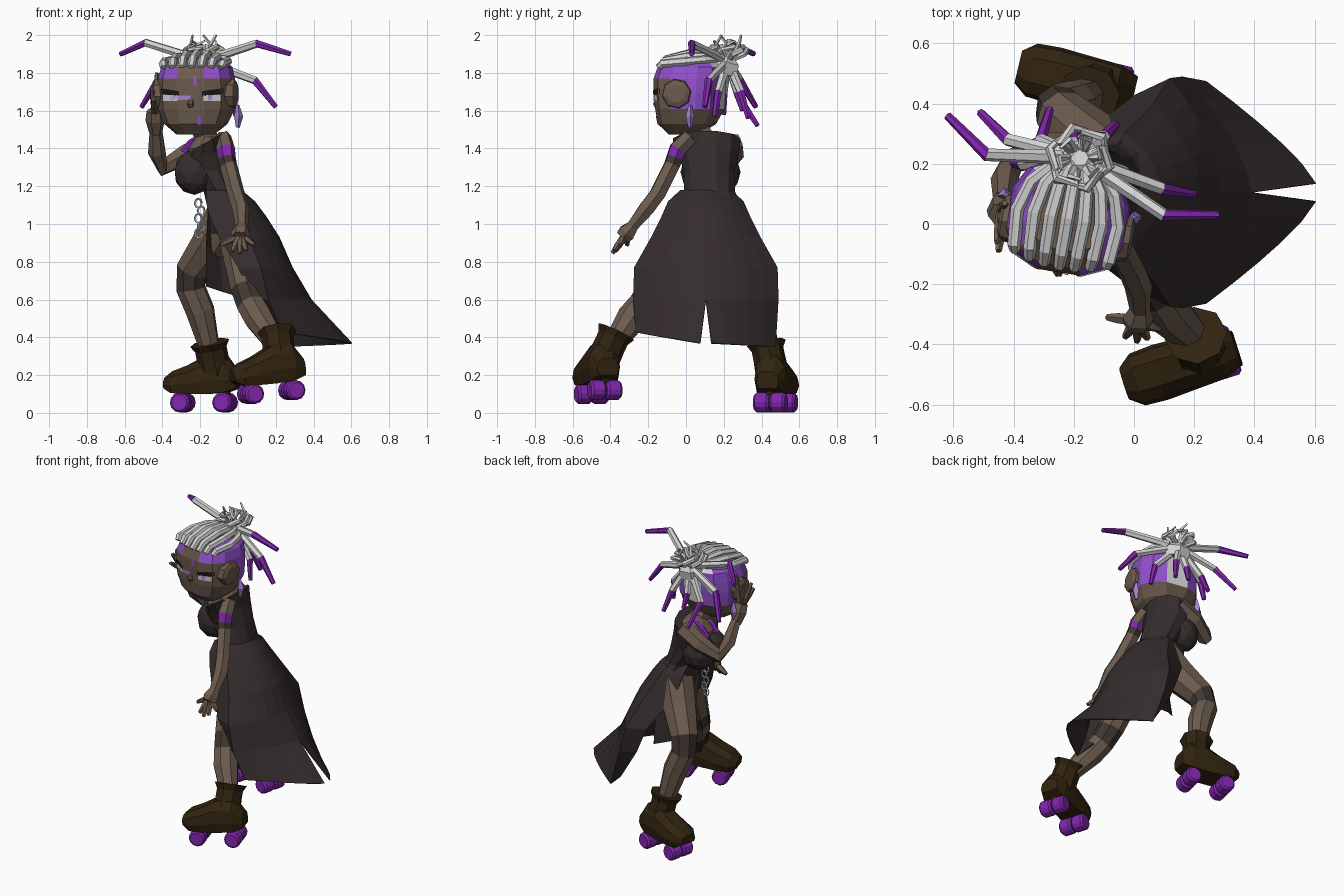
import bpy, bmesh, math
from mathutils import Vector, Matrix
from mathutils.bvhtree import BVHTree

default_cube = bpy.data.objects.get("Cube")
if default_cube:
    bpy.data.objects.remove(default_cube, do_unlink=True)

def material(name, *rgb):
    mat = bpy.data.materials.new(name)
    mat.use_nodes = True
    mat.diffuse_color = (*rgb, 1)
    mat.node_tree.nodes["Principled BSDF"].inputs["Base Color"].default_value = (*rgb, 1)
    return mat

skin = material("brown skin", .15, .105, .075)
shade = material("dark brown", .05, .037, .032)
cloth = material("charcoal cloth", .036, .026, .026)
leather = material("dark leather", .03, .017, .005)
purple = material("purple", .22, .02, .42)
violet = material("violet hair", .28, .08, .6)
lilac = material("lilac", .4, .22, .66)
white = material("white hair", .66, .66, .66)
black = material("black", .01, .008, .01)

def finish(name, bm, mats, recalc=True):
    if recalc:
        bmesh.ops.recalc_face_normals(bm, faces=bm.faces)
    mesh = bpy.data.meshes.new(name)
    bm.to_mesh(mesh)
    bm.free()
    for mat in mats:
        mesh.materials.append(mat)
    obj = bpy.data.objects.new(name, mesh)
    bpy.context.collection.objects.link(obj)
    return obj

def loft_mesh(rings, closed=True, slots=None):
    """Skin a row of point rings; slots gives a material slot per band."""
    bm = bmesh.new()
    rows = [[bm.verts.new(p) for p in ring] for ring in rings]
    count = len(rows[0])
    for band, (low, high) in enumerate(zip(rows, rows[1:])):
        for i in range(count if closed else count - 1):
            j = (i + 1) % count
            face = bm.faces.new((low[i], low[j], high[j], high[i]))
            face.material_index = slots[band] if slots else 0
    if closed:
        bm.faces.new(rows[0][::-1])
        bm.faces.new(rows[-1]).material_index = slots[-1] if slots else 0
    return bm

def tube(name, points, radii, mats, slots=None, sides=6):
    """Tapered many-sided limb along a path."""
    pts = [Vector(p) for p in points]
    if not isinstance(radii, list):
        radii = [radii] * len(pts)
    rings, axis = [], Vector((1, .1, .05))
    turns = [math.tau * k / sides for k in range(sides)]
    for i, p in enumerate(pts):
        along = (pts[min(i + 1, len(pts) - 1)] - pts[max(i - 1, 0)]).normalized()
        axis = (axis - along * axis.dot(along)).normalized()
        other = along.cross(axis)
        rings.append([p + radii[i] * (axis * math.cos(a) + other * math.sin(a)) for a in turns])
    return finish(name, loft_mesh(rings, slots=slots), mats)

def oval(z, x, y, rx, ry, tilt=0, sides=12, power=2):
    ring = []
    for k in range(sides):
        a = math.tau * (k + .5) / sides
        c, s = [math.copysign(abs(v) ** (2 / power), v) for v in (math.cos(a), math.sin(a))]
        ring.append(Vector((x + rx * c, y + ry * s, z + tilt * c)))
    return ring

# Torso, bodice with a collar that rises at the back, neck
bodice = [oval(*r) for r in ((.95, 0, .11, .15, .22), (1.06, -.03, .12, .13, .2),
                             (1.17, -.08, .125, .105, .14), (1.28, -.14, .125, .14, .14),
                             (1.37, -.16, .12, .125, .165, .03), (1.44, -.155, .11, .1, .185, .055))]
finish("bodice", loft_mesh(bodice), [cloth])
chest = [oval(*r) for r in ((1.3, -.16, .13, .1, .13), (1.4, -.17, .13, .11, .15),
                            (1.46, -.16, .12, .07, .12), (1.49, -.16, .11, .04, .05))]
finish("chest", loft_mesh(chest), [skin])
tube("neck", [(-.16, .12, 1.4), (-.18, .09, 1.47), (-.2, .05, 1.54)], [.07, .055, .055], [skin])
for side in (-1, 1):
    bm = bmesh.new()
    place = Matrix.Translation((-.23, .13 + side * .06, 1.275)) @ Matrix.Diagonal((1, .9, 1.1, 1))
    bmesh.ops.create_icosphere(bm, subdivisions=2, radius=.11, matrix=place)
    finish("bust", bm, [cloth])
    strap = [(-.29, .05, 1.38), (-.25, .05, 1.43), (-.17, .05, 1.475)]
    tube("neck_strap", [(x, .13 + side * y, z) for x, y, z in strap], .019, [purple])

# Long open skirt: two halves meeting at the back slit
skirt_rows = ((1.18, -.07, .02, .135, 2, 0, -.17), (1.12, -.03, .09, .2, 2, 0, -.17),
              (1.04, .01, .15, .235, 2, 0, -.15), (.93, .06, .22, .29, 2, 0, -.1),
              (.77, .12, .29, .38, 1.8, 0, 0), (.6, .16, .39, .385, 1.6, 0, .07),
              (.37, .24, .605, .37, 1.25, .03, .2))
for side, label in ((-1, "left"), (1, "right")):
    rows = []
    for z, x_side, x_back, half, power, gap, x_front in skirt_rows:
        hem = 0 if z > .5 else (.055 if side < 0 else -.02)
        row = [(x_side + (x_back - x_side) * (1 - t ** power),
                .105 + side * (gap + (half - gap) * t), z + hem * t) for t in [k / 5 for k in range(6)]]
        row.append((x_front, .105 + side * half * .85, z + hem + .04 * (z < .5)))
        rows.append(row)
    skirt = finish(label + "_skirt_half", loft_mesh(rows, closed=False), [cloth])
    skirt.modifiers.new("cloth thickness", "SOLIDIFY").thickness = .006
panel = [[(-.16, .08, 1.08), (-.1, .2, 1.08), (.02, .25, 1.08)],
         [(-.17, .13, .88), (-.1, .22, .86), (.04, .27, .84)],
         [(-.17, .17, .67), (-.08, .23, .64), (.05, .28, .6)]]
finish("front_panel", loft_mesh(panel, closed=False), [cloth])

# Legs with dark knee patches
tube("right_leg", [(-.06, .2, 1.04), (-.14, .27, .9), (-.24, .36, .76), (-.25, .385, .66),
                   (-.2, .4, .54), (-.15, .43, .34)],
     [.12, .11, .09, .08, .078, .055], [skin, shade], [0, 0, 1, 0, 0], 8)
tube("left_leg", [(-.01, .04, 1.04), (.01, -.06, .87), (.04, -.17, .66), (.07, -.23, .57),
                  (.11, -.29, .5), (.19, -.37, .38)],
     [.11, .1, .08, .078, .08, .06], [skin, shade], [0, 0, 1, 0, 0], 8)

def skate(label, place, heading, tilt, ankle):
    """Boot and four wheels; local +x runs to the toe."""
    frame = (Matrix.Translation(place) @ Matrix.Rotation(heading, 4, "Z")
             @ Matrix.Rotation(tilt, 4, "Y"))
    shape = ((-.85, 0), (.85, 0), (1, .35), (.88, .75), (.45, 1), (-.45, 1), (-.88, .75), (-1, .35))
    sections = ((-.19, .06, .13, .22), (-.13, .085, .11, .3), (-.02, .09, .1, .3),
                (.08, .095, .1, .25), (.16, .09, .105, .22), (.205, .055, .13, .185))
    rings = [[frame @ Vector((u, wide * s, low + (high - low) * h)) for s, h in shape]
             for u, wide, low, high in sections]
    finish(label + "_boot", loft_mesh(rings), [leather])
    root, top = frame @ Vector((-.07, 0, .2)), Vector(ankle)
    tube(label + "_boot_shaft", [root, root.lerp(top, .55), root.lerp(top, .8), top],
         [.09, .085, .085, .105], [leather], sides=8)
    for u in (-.12, .11):
        tube(label + "_truck", [frame @ Vector((u, 0, z)) for z in (.05, .13)], .03, [leather])
        for s in (-.044, .044):
            ends = [frame @ Vector((u, s + d, .055)) for d in (-.042, -.03, .03, .042)]
            tube(label + "_wheel", ends, [.042, .053, .053, .042], [purple], sides=12)

skate("right", (-.185, .475, 0), math.atan2(.23, -.97), 0, (-.15, .425, .37))
skate("left", (.175, -.465, .055), math.atan2(-.3, -.95), math.radians(5), (.205, -.37, .43))

# Arms and hands
tube("left_arm", [(-.08, .02, 1.46), (-.065, -.045, 1.395), (-.06, -.06, 1.35), (-.05, -.075, 1.31),
                  (-.01, -.15, 1.16), (.015, -.21, 1.08), (.02, -.29, .98)],
     [.045, .05, .048, .046, .046, .046, .033], [skin, purple, shade], [0, 1, 2, 0, 0, 0])
tube("right_arm", [(-.15, .24, 1.43), (-.28, .25, 1.365), (-.4, .21, 1.3), (-.43, .15, 1.38),
                   (-.435, .08, 1.5)], [.06, .057, .047, .047, .033], [skin])

def hand(label, wrist, palm, tips):
    wrist, palm = Vector(wrist), Vector(palm)
    tube(label + "_palm", [wrist, wrist.lerp(palm, .6), palm], [.034, .052, .045], [skin])
    for tip in tips:
        end = Vector(tip)
        start = wrist.lerp(palm, .8) + (end - palm) * .2
        tube(label + "_finger", [start, start.lerp(end, .55), end], [.02, .018, .011], [skin], sides=5)

hand("left", (.02, -.28, .99), (.01, -.335, .93),
     [(-.09, -.31, .89), (-.03, -.375, .855), (.01, -.39, .845), (.045, -.38, .86), (.085, -.35, .89)])
hand("right", (-.435, .08, 1.48), (-.44, .03, 1.6),
     [(-.39, .02, 1.66), (-.45, -.09, 1.66), (-.455, -.06, 1.71), (-.44, 0, 1.74), (-.43, .07, 1.8)])

# Head, turned a little to its right, shaved violet above and behind the ears
turn = Matrix.Translation((-.22, .02, 0)) @ Matrix.Rotation(math.radians(-10), 4, "Z")
skull = [oval(z, 0, y, rx, ry, power=2.7) for z, y, rx, ry in
         ((1.475, -.03, .1, .08), (1.53, -.015, .165, .15), (1.61, 0, .2, .178),
          (1.7, 0, .205, .185), (1.77, 0, .2, .187), (1.83, .01, .185, .175), (1.88, .02, .13, .13))]
bm = loft_mesh(skull)
bmesh.ops.recalc_face_normals(bm, faces=bm.faces)
for face in bm.faces:
    centre = face.calc_center_median()
    if abs(face.normal.z) < .8 and abs(centre.x) > .1 and centre.z > (1.77 if centre.y < -.05 else 1.62):
        face.material_index = 1
    elif centre.z > 1.65 and centre.y > .1:
        face.material_index = 2
skull_tree = BVHTree.FromBMesh(bm)
finish("head", bm, [skin, violet, white]).matrix_world = turn

def face_plate(name, x, z, wide, tall, mat, slope=0):
    """Thin painted patch laid on the front of the head."""
    rows = []
    for v in (-.5, .5):
        starts = [Vector((x + u * wide, -1, z + v * tall + slope * u)) for u in [k / 6 - .5 for k in range(7)]]
        rows.append([skull_tree.ray_cast(s, Vector((0, 1, 0)))[0] - Vector((0, .005, 0)) for s in starts])
    finish(name, loft_mesh(rows, closed=False), [mat], recalc=False).matrix_world = turn

for side in (-1, 1):
    face_plate("eye_white", side * .112, 1.667, .085, .032, white)
    face_plate("iris", side * .1, 1.668, .028, .03, lilac)
    face_plate("eyelashes", side * .115, 1.697, .105, .028, black, side * .015)
    ear = [turn @ Vector((side * x, -.035, 1.69)) for x in (.17, .215, .225)]
    tube("ear", ear, [.085, .075, .05], [skin], sides=8)
    drop = [turn @ Vector((side * x, .04, z)) for x, z in ((.215, 1.63), (.22, 1.57), (.215, 1.51))]
    tube("earring", drop, [.008, .024, .01], [lilac], sides=4)
face_plate("forehead_mark", .025, 1.755, .018, .05, violet)
face_plate("nose_mark", -.04, 1.668, .08, .022, lilac)
face_plate("chin_mark", .045, 1.55, .02, .045, violet)
nose = [turn @ Vector((0, y, z)) for y, z in ((-.175, 1.66), (-.182, 1.635), (-.175, 1.62))]
tube("nose", nose, [.01, .018, .014], [skin])

# Braided rows drawn straight back over the scalp
for k in range(-3, 4):
    f = k / 3
    path = [(f * .155, -.165 + .03 * f * f, 1.83), (f * .16, -.12, 1.875 - .025 * f * f),
            (f * .17, 0, 1.905 - .045 * f * f), (f * .14, .1, 1.9 - .03 * f * f), (f * .06, .19, 1.88)]
    tube("braid_row", [turn @ Vector(p) for p in path], [.018, .022, .023, .022, .018], [white])

# Looped bun and short stray ends
bun = Vector((-.18, .22, 1.9))
for k in range(6):
    a = math.tau * k / 6
    out, up = Vector((math.cos(a), math.sin(a), 0)), Vector((0, 0, 1))
    side = out.cross(up)
    loop = [bun + out * .03 - up * .02, bun + out * .08 - side * .03 + up * .04,
            bun + out * .1 + side * .03 + up * .02, bun + out * .07 + side * .06, bun - up * .04]
    tube("bun_loop", loop, .016, [white])
    tube("stray_end", [bun + out * .04, bun + out * .07 + up * .05,
                       bun + out * .06 - side * .04 + up * (.1 if k % 2 else .07)],
         [.014, .01, .006], [white], sides=4)
tube("bun_core", [bun - Vector((0, .03, .1)), bun - Vector((0, .01, .04)), bun], [.09, .08, .03], [white])

# Loose locks with purple ends
locks = (((-.49, .23, 1.96), (-.62, .36, 1.9)), ((-.42, .28, 1.77), (-.51, .37, 1.62)),
         ((-.31, .28, 1.67), (-.28, .38, 1.52)), ((.1, .03, 1.955), (.28, .03, 1.9)),
         ((.09, .12, 1.76), (.2, .1, 1.62)), ((-.1, .29, 1.7), (-.06, .33, 1.56)),
         ((-.2, .27, 1.7), (-.19, .3, 1.6)), ((-.03, .17, 1.7), (-.01, .15, 1.57)),
         ((-.37, .2, 1.7), (-.4, .2, 1.58)))
for bend, tip in locks:
    bend, tip = Vector(bend), Vector(tip)
    root = bun.lerp(bend, .2) - Vector((0, 0, .03))
    tube("loose_lock", [root, bend, tip], [.024, .022, .014], [white, purple], [0, 1])

# Hanging waist charm made of small links
for k in range(5):
    turns = [math.tau * i / 8 for i in range(9)]
    link = [(-.21 + .015 * (k % 2) + .018 * math.cos(a), .08, 1.11 - .04 * k + .024 * math.sin(a)) for a in turns]
    tube("charm_link", link, .006, [white], sides=4)
